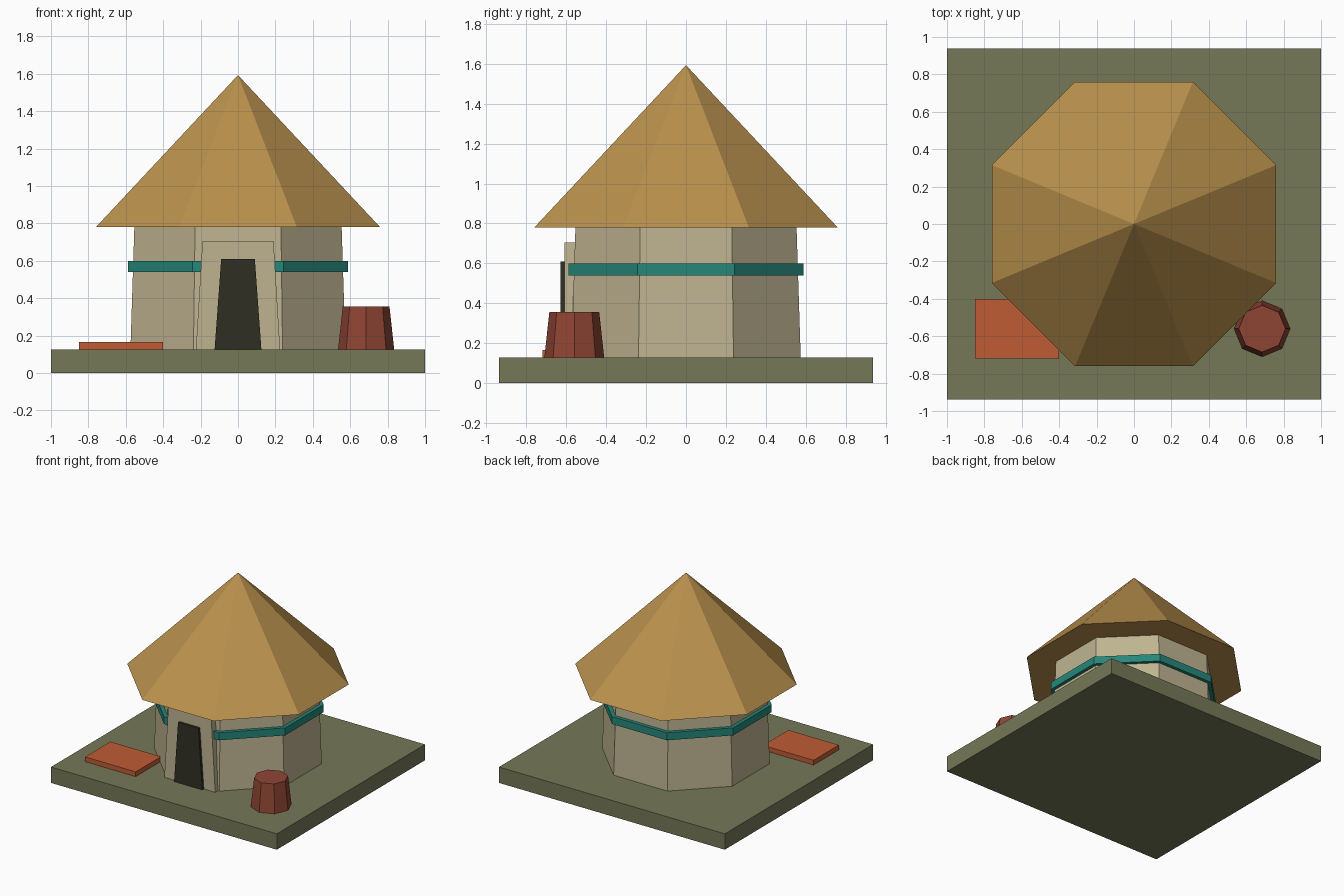
import bpy
import bmesh
import math
from mathutils import Matrix

cube = bpy.data.objects.get("Cube")
if cube:
    bpy.data.objects.remove(cube, do_unlink=True)


def material(name, hex_code):
    """Flat material from an sRGB hex string."""
    def linear(c):
        return c / 12.92 if c <= 0.04045 else ((c + 0.055) / 1.055) ** 2.4
    rgb = [linear(c / 255) for c in bytes.fromhex(hex_code)]
    mat = bpy.data.materials.new(name)
    mat.use_nodes = True
    mat.diffuse_color = (*rgb, 1)
    mat.node_tree.nodes["Principled BSDF"].inputs["Base Color"].default_value = (*rgb, 1)
    return mat


moss = material("moss ground", "767858")
plaster = material("pale plaster", "BFB491")
thatch = material("golden thatch", "BA914D")
teal = material("teal paint", "26877A")
dark = material("dark doorway", "302F24")
clay = material("brown clay", "8F4534")
orange = material("orange cloth", "C05C34")


def finish(name, bm, mat):
    bmesh.ops.recalc_face_normals(bm, faces=bm.faces)
    mesh = bpy.data.meshes.new(name)
    bm.to_mesh(mesh)
    bm.free()
    mesh.materials.append(mat)
    obj = bpy.data.objects.new(name, mesh)
    bpy.context.collection.objects.link(obj)
    return obj


def box(name, x, y, z, mat):
    """Box from its (min, max) range on each axis."""
    bm = bmesh.new()
    bmesh.ops.create_cube(bm, size=1)
    for v in bm.verts:
        v.co = [r[0] if c < 0 else r[1] for c, r in zip(v.co, (x, y, z))]
    return finish(name, bm, mat)


def octagon(name, r_low, r_high, z, mat, centre=(0, 0), turn=0):
    """Tapered eight-sided solid, radii measured to the corners."""
    bm = bmesh.new()
    place = (Matrix.Translation((*centre, sum(z) / 2)) @ Matrix.Rotation(turn, 4, "Z"))
    bmesh.ops.create_cone(bm, cap_ends=True, segments=8, radius1=r_low,
                          radius2=r_high, depth=z[1] - z[0], matrix=place)
    if r_high == 0:
        bmesh.ops.remove_doubles(bm, verts=bm.verts, dist=0.0001)
    return finish(name, bm, mat)


def trapezoid(name, half_low, half_high, y, z, mat):
    """Upright slab that narrows toward the top."""
    obj = box(name, (-half_low, half_low), y, z, mat)
    for v in obj.data.vertices:
        if v.co.z > sum(z) / 2:
            v.co.x *= half_high / half_low
    return obj


TURN = math.pi / 8
CORNER = 1 / math.cos(TURN)   # flat distance to corner radius
GROUND = 0.127

# Ground slab
box("ground_slab", (-1, 1), (-0.937, 0.937), (0, GROUND), moss)

# Hut body
octagon("walls", 0.575 * CORNER, 0.554 * CORNER, (GROUND, 0.785), plaster, turn=TURN)
octagon("wall_band", 0.588 * CORNER, 0.588 * CORNER, (0.54, 0.6), teal, turn=TURN)
octagon("roof", 0.76 * CORNER, 0, (0.78, 1.593), thatch, turn=TURN)

# Doorway
trapezoid("door_frame", 0.225, 0.19, (-0.61, -0.5), (GROUND, 0.705), plaster)
trapezoid("door", 0.125, 0.09, (-0.63, -0.6), (GROUND, 0.61), dark)

# Yard items
octagon("pot", 0.15, 0.125, (GROUND, 0.355), clay, centre=(0.685, -0.56))
box("mat", (-0.85, -0.402), (-0.72, -0.4), (GROUND, 0.165), orange)
